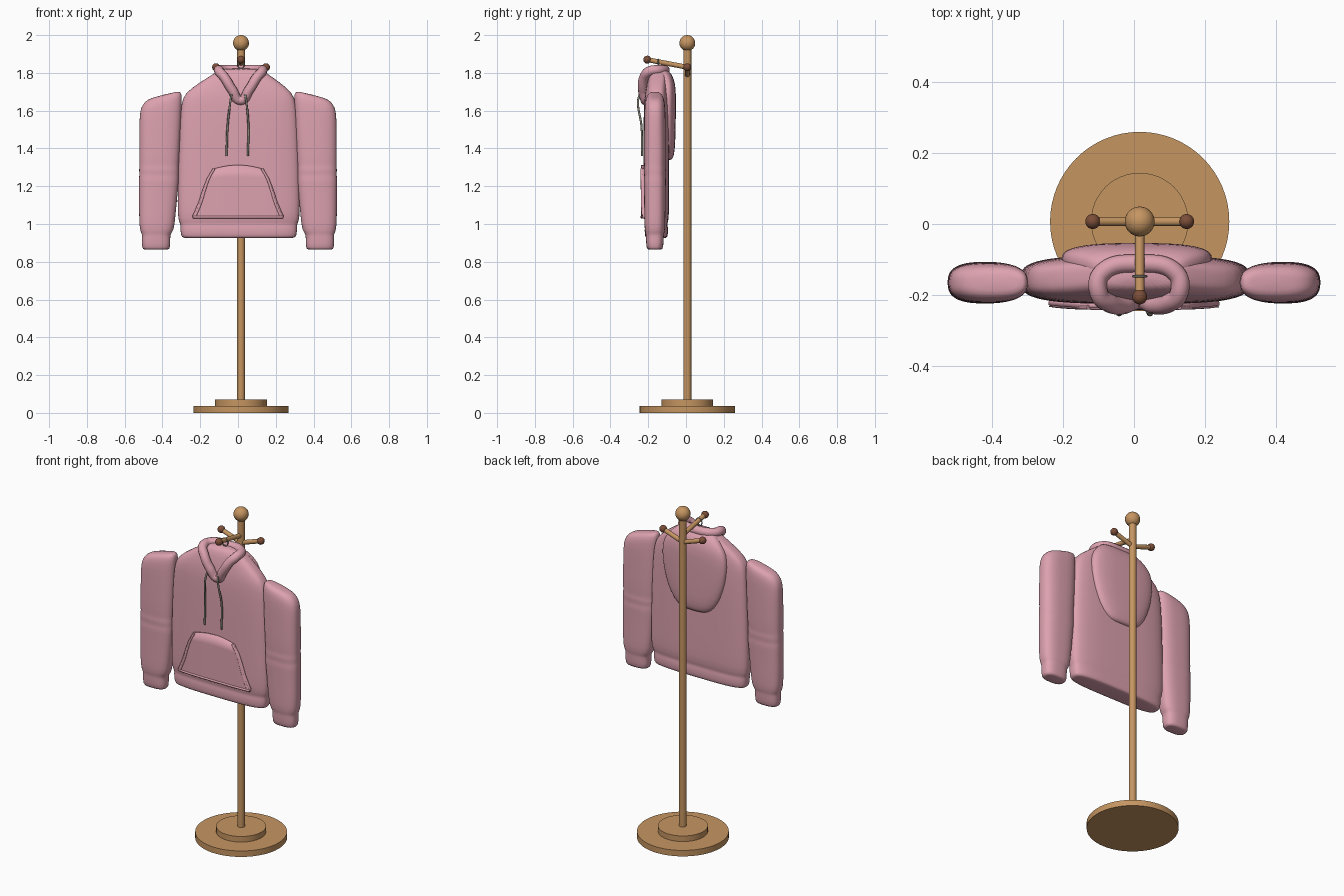
import bpy, bmesh, math
from mathutils import Vector

if "Cube" in bpy.data.objects:
    bpy.data.objects.remove(bpy.data.objects["Cube"])


def material(name, rgb):
    m = bpy.data.materials.new(name)
    m.diffuse_color = (*rgb, 1)
    m.use_nodes = True
    m.node_tree.nodes["Principled BSDF"].inputs["Base Color"].default_value = m.diffuse_color
    return m


PINK = material("pink_fleece", (0.72, 0.36, 0.43))
WOOD = material("light_wood", (0.56, 0.30, 0.12))
DARK = material("dark_wood", (0.20, 0.075, 0.04))
CORD = material("grey_cord", (0.27, 0.26, 0.21))


def finish(ob, mat, angle=40):
    ob.data.materials.clear()
    ob.data.materials.append(mat)
    bpy.ops.object.select_all(action='DESELECT')
    ob.select_set(True)
    bpy.context.view_layer.objects.active = ob
    bpy.ops.object.shade_smooth_by_angle(angle=math.radians(angle))
    return ob


def mesh_object(name, bm, mat, subdiv=0):
    bmesh.ops.recalc_face_normals(bm, faces=bm.faces)
    me = bpy.data.meshes.new(name)
    bm.to_mesh(me)
    bm.free()
    ob = bpy.data.objects.new(name, me)
    bpy.context.collection.objects.link(ob)
    if subdiv:
        mod = ob.modifiers.new("smooth", 'SUBSURF')
        mod.levels = mod.render_levels = subdiv
    return finish(ob, mat, 75)


def rod(name, a, b, r, mat, sides=32):
    a, b = Vector(a), Vector(b)
    d = b - a
    bpy.ops.mesh.primitive_cylinder_add(vertices=sides, radius=r, depth=d.length, location=(a + b) / 2)
    ob = bpy.context.object
    ob.name = name
    ob.rotation_euler = d.to_track_quat('Z', 'Y').to_euler()
    return finish(ob, mat)


def ball(name, loc, r, mat):
    bpy.ops.mesh.primitive_uv_sphere_add(segments=32, ring_count=16, radius=r, location=loc)
    bpy.context.object.name = name
    return finish(bpy.context.object, mat)


def loft(name, sections, power, slope=None, mirror=1, sides=36):
    """Skin rounded cross-sections given as (z, x, half width, y, half depth)."""
    bm = bmesh.new()
    rings = []
    for z, xc, hw, yc, d in sections:
        ring = []
        for i in range(sides):
            t = 2 * math.pi * i / sides
            c, s = math.cos(t), math.sin(t)
            dx = hw * math.copysign(abs(c) ** (2 / power), c)
            dy = d * math.copysign(abs(s) ** (2 / power), s)
            lift = slope(z) * dx if slope else 0
            ring.append(bm.verts.new((mirror * (xc + dx), yc + dy, z + lift)))
        rings.append(ring)
    for a, b in zip(rings, rings[1:]):
        for i in range(sides):
            j = (i + 1) % sides
            bm.faces.new((a[i], a[j], b[j], b[i]))
    bm.faces.new(rings[0])
    bm.faces.new(rings[-1])
    return mesh_object(name, bm, PINK, 1)


def tube(name, pts, r, mat, cyclic=False):
    cu = bpy.data.curves.new(name, 'CURVE')
    cu.dimensions = '3D'
    cu.bevel_depth = r
    cu.bevel_resolution = 4
    cu.use_fill_caps = True
    sp = cu.splines.new('BEZIER')
    sp.bezier_points.add(len(pts) - 1)
    sp.use_cyclic_u = cyclic
    for p, co in zip(sp.bezier_points, pts):
        p.co = co
        p.handle_left_type = p.handle_right_type = 'AUTO'
    ob = bpy.data.objects.new(name, cu)
    bpy.context.collection.objects.link(ob)
    bpy.ops.object.select_all(action='DESELECT')
    ob.select_set(True)
    bpy.context.view_layer.objects.active = ob
    bpy.ops.object.convert(target='MESH')
    return finish(bpy.context.object, mat, 60)


# Stand: stepped round base, pole, finial and three pegs
PX, PY = 0.016, 0.007
rod("base_disc", (PX, PY, 0), (PX, PY, 0.036), 0.252, WOOD, 64)
rod("base_step", (PX, PY, 0.036), (PX, PY, 0.07), 0.137, WOOD, 48)
rod("pole", (PX, PY, 0.07), (PX, PY, 1.935), 0.021, WOOD)
ball("finial", (PX, PY, 1.958), 0.042, WOOD)
for label, start, end in (("left", (PX, PY, 1.785), (PX - 0.132, PY, 1.83)),
                          ("right", (PX, PY, 1.785), (PX + 0.132, PY, 1.83)),
                          ("front", (PX, PY, 1.83), (PX, -0.205, 1.87))):
    rod(label + "_peg", start, end, 0.013, WOOD, 20)
    ball(label + "_peg_tip", end, 0.021, DARK)

# Sweatshirt body with hem band
POWER = 3.4
BX, BY, BD = 0.004, -0.157, 0.068
loft("body", [
    (0.925, BX, 0.285, BY, 0.045), (0.928, BX, 0.302, BY, 0.058), (0.95, BX, 0.308, BY, 0.062),
    (0.985, BX, 0.310, BY, 0.062), (1.0, BX, 0.309, BY, 0.056), (1.02, BX, 0.322, BY, 0.066),
    (1.1, BX, 0.325, BY, BD), (1.3, BX, 0.322, BY, BD), (1.5, BX, 0.316, BY, BD),
    (1.64, BX, 0.306, BY, 0.066), (1.695, BX, 0.285, BY, 0.060), (1.75, 0.01, 0.212, -0.152, 0.054),
    (1.80, 0.014, 0.135, -0.145, 0.048), (1.825, 0.015, 0.10, -0.14, 0.035)], POWER)

# Sleeves with cuffs and creases at the elbow
SLEEVE = [(0.864, 0.434, 0.066, 0.036), (0.868, 0.434, 0.074, 0.044), (0.93, 0.434, 0.076, 0.048),
          (0.945, 0.433, 0.074, 0.047), (0.965, 0.430, 0.090, 0.054), (1.03, 0.428, 0.096, 0.056),
          (1.2, 0.420, 0.104, 0.057), (1.235, 0.419, 0.106, 0.060), (1.26, 0.418, 0.104, 0.055),
          (1.285, 0.418, 0.106, 0.060), (1.31, 0.418, 0.104, 0.055), (1.335, 0.417, 0.106, 0.059),
          (1.5, 0.413, 0.110, 0.057), (1.6, 0.410, 0.111, 0.056), (1.645, 0.405, 0.108, 0.052),
          (1.675, 0.396, 0.094, 0.042), (1.686, 0.388, 0.070, 0.022)]
for label, side in (("left", -1), ("right", 1)):
    loft(label + "_sleeve", [(z, x, w, -0.165, d) for z, x, w, d in SLEEVE], 2.7,
         slope=lambda z: -0.25 * max(0, min(1, (z - 1.4) / 0.25)), mirror=side)

# Hood hanging down the back
loft("hood", [
    (1.338, 0.008, 0.05, -0.10, 0.015), (1.345, 0.008, 0.09, -0.10, 0.03), (1.38, 0.008, 0.135, -0.10, 0.040),
    (1.45, 0.008, 0.175, -0.10, 0.044), (1.55, 0.008, 0.205, -0.10, 0.046), (1.65, 0.008, 0.216, -0.10, 0.047),
    (1.72, 0.008, 0.205, -0.10, 0.046), (1.765, 0.010, 0.172, -0.105, 0.042),
    (1.80, 0.012, 0.135, -0.115, 0.036), (1.82, 0.014, 0.11, -0.125, 0.02)], 2.8)

# Rolled collar: V at the throat, closed behind the neck
half = [(0.045, -0.228, 1.71), (0.085, -0.222, 1.775), (0.113, -0.195, 1.808), (0.105, -0.140, 1.815)]
CX = 0.014
path = [(CX, -0.215, 1.655)] + [(CX + x, y, z) for x, y, z in half] + [(CX, -0.112, 1.815)]
path += [(CX - x, y, z) for x, y, z in reversed(half)]
tube("collar", path, 0.026, PINK, cyclic=True)


# Kangaroo pocket laid over the body front
def front_y(x):
    u = min(0.99, abs(x - BX) / 0.324)
    return BY - BD * (1 - u ** POWER) ** (1 / POWER)


POCKET = [(1.03, 0.238), (1.045, 0.240), (1.07, 0.228), (1.12, 0.207), (1.18, 0.188), (1.24, 0.165), (1.29, 0.135)]


def pocket_point(z, w, u):
    rise = 0.022 * (1 - u * u) * max(0, (z - 1.2) / 0.09)
    return (w * u, front_y(w * u) - 0.004, z + rise)


bm = bmesh.new()
COLS = 20
rows = [[bm.verts.new(pocket_point(z, w, 2 * i / COLS - 1)) for i in range(COLS + 1)] for z, w in POCKET]
for a, b in zip(rows, rows[1:]):
    for i in range(COLS):
        bm.faces.new((a[i], a[i + 1], b[i + 1], b[i]))
pocket = mesh_object("pocket", bm, PINK)
solid = pocket.modifiers.new("thickness", 'SOLIDIFY')
solid.thickness = 0.016
solid.offset = 0

# Raised edging on the pocket openings and its bottom seam
for label, side in (("left", -1), ("right", 1)):
    pts = [pocket_point(z, w, side * 0.94) for z, w in POCKET[1:]]
    tube(label + "_pocket_edge", [(x, y - 0.006, z) for x, y, z in pts], 0.007, PINK)
pts = [pocket_point(1.037, 0.238, i / 4 - 1) for i in range(9)]
tube("pocket_bottom_edge", [(x, y - 0.006, z) for x, y, z in pts], 0.007, PINK)

# Drawstrings and the hanging loop on the front peg
for label, top, mid, low in (("left", -0.035, -0.055, -0.061), ("right", 0.038, 0.055, 0.052)):
    tube(label + "_drawstring", [(top, -0.246, 1.685), (top * 1.15, -0.254, 1.65),
                                 (mid, -0.236, 1.52), (low, -0.232, 1.36)], 0.0055, CORD)
loop = [(PX + 0.019 * math.cos(a), -0.147, 1.848 + 0.024 * math.sin(a))
        for a in (i * math.pi / 4 for i in range(8))]
tube("hanging_loop", loop, 0.003, CORD, cyclic=True)
